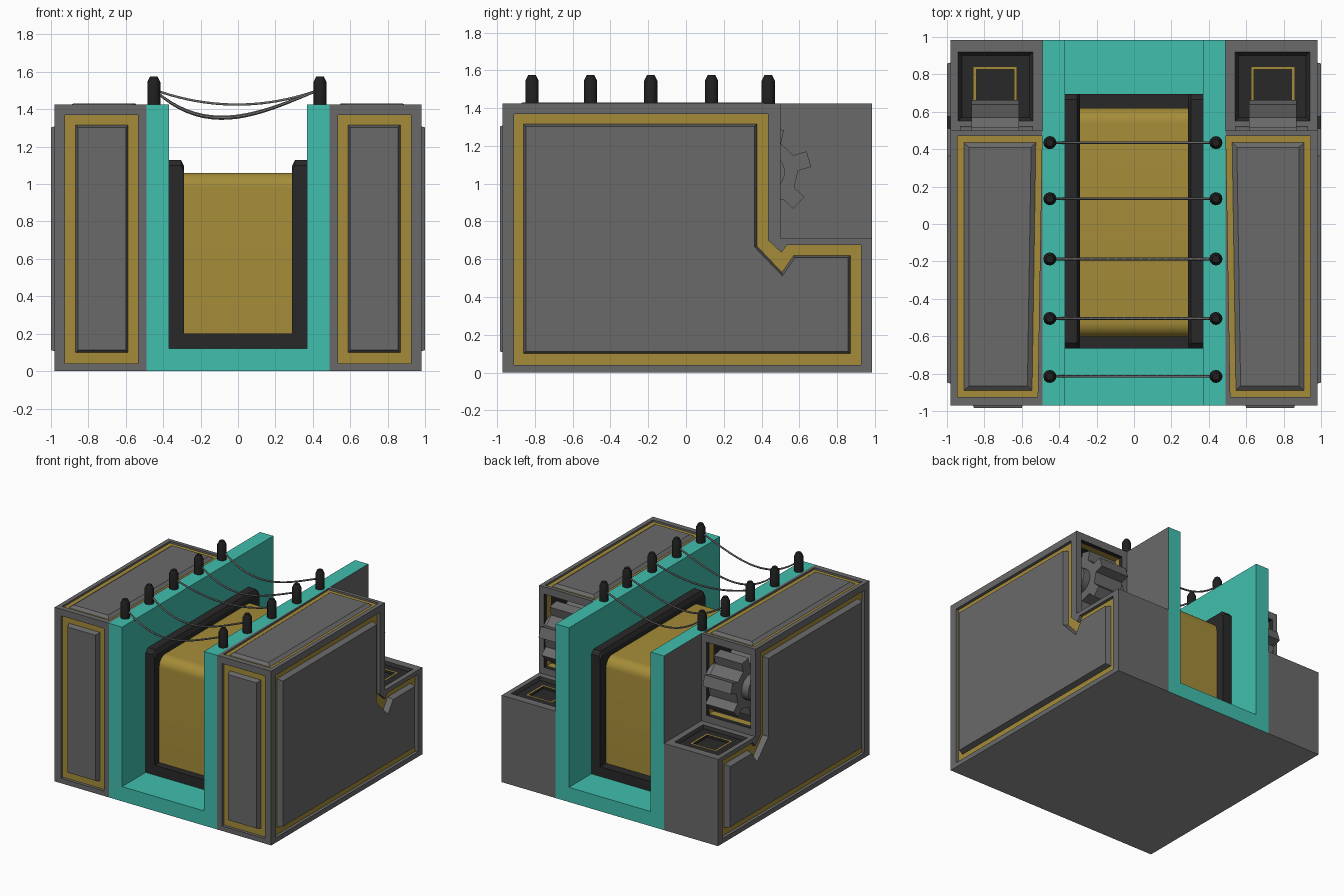
import bpy, bmesh
from math import sin, cos, pi, radians

cube = bpy.data.objects.get("Cube")
if cube:
    bpy.data.objects.remove(cube, do_unlink=True)


def material(name, r, g, b):
    m = bpy.data.materials.new(name)
    m.use_nodes = True
    m.diffuse_color = (r, g, b, 1)
    m.node_tree.nodes["Principled BSDF"].inputs["Base Color"].default_value = (r, g, b, 1)
    return m


grey = material("steel grey", 0.143, 0.143, 0.143)
gold = material("dull gold", 0.375, 0.262, 0.04)
dark = material("charcoal", 0.022, 0.022, 0.022)
teal = material("teal", 0.052, 0.52, 0.42)
black = material("near black", 0.014, 0.014, 0.014)
pale = material("pale underside grey", 0.29, 0.29, 0.29)
GREY, GOLD, DARK, PALE = 0, 1, 2, 3

# Mapping of a flat outline (u, v) plus a depth d onto each axis
def along_x(u, v, d): return (d, u, v)
def along_y(u, v, d): return (u, d, v)
def along_z(u, v, d): return (u, v, d)


def rect(u0, u1, v0, v1):
    return [(u0, v0), (u1, v0), (u1, v1), (u0, v1)]


def finish(name, bm, mats, mirror=False, smooth=False):
    bmesh.ops.remove_doubles(bm, verts=bm.verts, dist=0.0001)
    bmesh.ops.recalc_face_normals(bm, faces=bm.faces)
    me = bpy.data.meshes.new(name)
    bm.to_mesh(me)
    bm.free()
    for m in mats:
        me.materials.append(m)
    if smooth:
        me.shade_smooth()
        me.set_sharp_from_angle(angle=radians(35))
    ob = bpy.data.objects.new(name, me)
    bpy.context.collection.objects.link(ob)
    if mirror:
        ob.modifiers.new("mirror", "MIRROR")
    return ob


def stack(bm, place, cap, *loops):
    """Join successive (outline, depth, material) loops and cap the last one."""
    prev = None
    for pts, depth, mat in loops:
        ring = [bm.verts.new(place(u, v, depth)) for u, v in pts]
        if prev:
            for i in range(len(ring)):
                j = (i + 1) % len(ring)
                bm.faces.new((prev[i], prev[j], ring[j], ring[i])).material_index = mat
        prev = ring
    bm.faces.new(prev).material_index = cap


def solid(name, place, mats, *loops, **kw):
    """Closed one-colour body through (outline, depth) loops."""
    bm = bmesh.new()
    stack(bm, place, 0, *[(pts, depth, 0) for pts, depth in loops])
    bm.faces.new(list(bm.verts)[:len(loops[0][0])])
    return finish(name, bm, mats, **kw)


# Side housings: stepped block with raised panels set in gold channels
IN, OUT, FRONT, STEP, BACK, LOW, TOP = 0.49, 0.98, -0.97, 0.5, 0.985, 0.71, 1.425
bm = bmesh.new()


def panel(place, face, rim, foot, flat, surface, sink, rise):
    stack(bm, place, GREY, (face, surface, GREY), (rim, surface, GREY),
          (rim, surface + sink, GREY), (foot, surface + sink, GOLD),
          (flat, surface + rise, GREY))


# Outer side panel
panel(along_x,
      [(FRONT, 0), (BACK, 0), (BACK, LOW), (0.535, LOW), (STEP, LOW), (STEP, 0.745),
       (STEP, TOP), (FRONT, TOP)],
      [(-0.91, 0.04), (0.925, 0.04), (0.925, 0.675), (0.535, 0.675), (0.505, 0.635),
       (0.435, 0.70), (0.435, 1.37), (-0.91, 1.37)],
      [(-0.86, 0.1), (0.87, 0.1), (0.87, 0.62), (0.57, 0.62), (0.508, 0.53),
       (0.375, 0.67), (0.375, 1.315), (-0.86, 1.315)],
      [(-0.848, 0.112), (0.858, 0.112), (0.858, 0.608), (0.577, 0.608), (0.51, 0.512),
       (0.363, 0.665), (0.363, 1.303), (-0.848, 1.303)],
      OUT, -0.025, 0.02)
# Front panel
panel(along_y, rect(IN, OUT, 0, TOP), rect(0.535, 0.925, 0.04, 1.37),
      rect(0.588, 0.868, 0.1, 1.315), rect(0.6, 0.856, 0.112, 1.303), FRONT, 0.025, -0.015)
# Top panel, slightly tapered on its inner edge
panel(along_z, rect(IN, OUT, FRONT, STEP),
      [(0.515, -0.925), (0.945, -0.925), (0.945, 0.47), (0.492, 0.47)],
      [(0.545, -0.89), (0.91, -0.89), (0.91, 0.435), (0.525, 0.435)],
      [(0.57, -0.865), (0.882, -0.865), (0.882, 0.41), (0.55, 0.41)], TOP, -0.015, 0.005)
# Rear window recess
opening = rect(0.535, 0.935, 0.765, 1.365)
stack(bm, along_y, DARK, (rect(IN, OUT, LOW, TOP), STEP, GREY), (opening, STEP, GREY),
      (opening, 0.46, DARK), (opening, 0.41, GOLD), (opening, 0.1, DARK))
# Tray on the low rear step
tray = rect(0.54, 0.94, 0.55, 0.92)
well = rect(0.642, 0.843, 0.642, 0.826)
stack(bm, along_z, DARK, (rect(IN, OUT, STEP, BACK), LOW, GREY), (tray, LOW, GREY),
      (rect(0.56, 0.92, 0.57, 0.9), 0.69, DARK), (rect(0.628, 0.857, 0.628, 0.84), 0.69, DARK),
      (well, 0.69, GOLD), (well, 0.67, DARK))
# Plain back, underside and inner wall
stack(bm, along_y, GREY, (rect(IN, OUT, 0, LOW), BACK, GREY))
stack(bm, along_z, PALE, (rect(IN, OUT, FRONT, BACK), 0, PALE))
stack(bm, along_x, GREY, ([(FRONT, 0), (BACK, 0), (BACK, LOW), (STEP, LOW), (STEP, TOP),
                           (FRONT, TOP)], IN, GREY))
finish("side_housings", bm, [grey, gold, dark, pale], mirror=True)

# Gears showing through the rear windows
TEETH, ROOT, TIP, HALF = 6, 0.165, 0.238, 0.043
outline = []
for k in range(TEETH):
    a = radians(17) + k * 2 * pi / TEETH
    for r, s in ((ROOT, -1), (TIP, -1), (TIP, 1), (ROOT, 1)):
        outline.append((0.423 + r * cos(a) - s * HALF * sin(a),
                        1.061 + r * sin(a) + s * HALF * cos(a)))
solid("gears", along_x, [grey], (outline, 0.615), (outline, 0.87), mirror=True)
hub = [(0.423 + 0.1 * cos(i * pi / 12), 1.061 + 0.1 * sin(i * pi / 12)) for i in range(24)]
solid("gear_hubs", along_x, [grey], (hub, 0.54), (hub, 0.93), mirror=True, smooth=True)

# Central U-shaped trough, grey on its outer sides and pale underneath
section = [(-IN, 0), (IN, 0), (IN, TOP), (0.37, TOP), (0.37, 0.12), (-0.37, 0.12),
           (-0.37, TOP), (-IN, TOP)]
trough = solid("trough", along_y, [teal, grey, pale], (section, FRONT), (section, BACK))
for p in trough.data.polygons:
    if p.normal.z < -0.9:
        p.material_index = 2
    elif abs(p.center.x) > 0.48:
        p.material_index = 1


# Dark cradle: base plate and two cheeks with clipped top corners
def cheek(top, clip):
    return [(-0.665, 0.12), (0.695, 0.12), (0.695, top - clip), (0.695 - clip, top),
            (clip - 0.665, top), (-0.665, top - clip)]


base = rect(-0.29, 0.29, -0.665, 0.695)
solid("cradle_base", along_z, [dark], (base, 0.12), (base, 0.2))
solid("cradle_cheeks", along_x, [dark], (cheek(1.13, 0.03), 0.37), (cheek(1.13, 0.03), 0.305),
      (cheek(1.1, 0.03), 0.29), mirror=True)

# Rounded core between the cheeks
R = 0.08
core = [(-0.605, 0.2), (0.62, 0.2)]
for cy, start in ((0.62 - R, 0), (-0.605 + R, pi / 2)):
    for i in range(9):
        a = start + i * pi / 16
        core.append((cy + R * cos(a), 1.06 - R + R * sin(a)))
solid("core", along_x, [gold], (core, -0.29), (core, 0.29), smooth=True)

# Posts along both walls, with a sagging wire between each pair
POST_LEFT, POST_RIGHT = 0.438, -0.45
rows = [(-0.815, 0.145), (-0.505, 0.15), (-0.187, 0.08), (0.135, 0.14), (0.435, 0.145)]


def ring(x, y, r):
    return [(x + r * cos(i * pi / 6), y + r * sin(i * pi / 6)) for i in range(12)]


for n, (y, sag) in enumerate(rows, 1):
    for side, x in (("right", POST_RIGHT), ("left", POST_LEFT)):
        solid(f"{side}_post_{n}", along_z, [black], (ring(x, y, 0.035), 1.41),
              (ring(x, y, 0.035), 1.545), (ring(x, y, 0.02), 1.575), smooth=True)
    cu = bpy.data.curves.new(f"wire_{n}", "CURVE")
    cu.dimensions = "3D"
    cu.bevel_depth, cu.bevel_resolution = 0.007, 1
    cu.materials.append(grey)
    sp = cu.splines.new("POLY")
    sp.points.add(20)
    for i, pt in enumerate(sp.points):
        t = i / 10 - 1
        skew = 1 - 0.4 * t * (sag > 0.1)
        x = POST_RIGHT + (POST_LEFT - POST_RIGHT) * i / 20
        pt.co = (x, y, 1.505 - sag * (1 - t * t) * skew, 1)
    bpy.context.collection.objects.link(bpy.data.objects.new(f"wire_{n}", cu))
